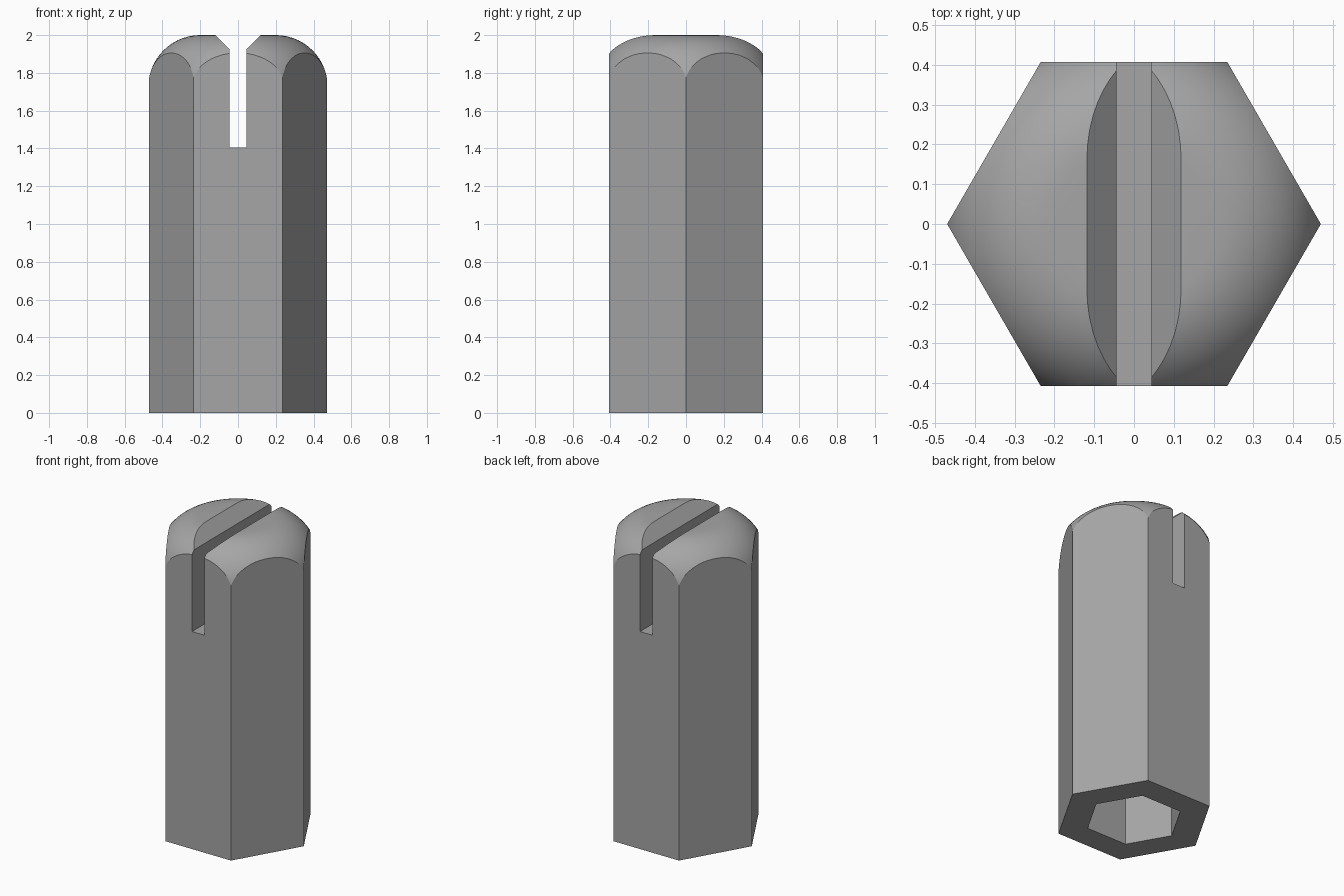
import bpy, bmesh, math
from mathutils import Matrix

if "Cube" in bpy.data.objects:
    bpy.data.objects.remove(bpy.data.objects["Cube"])

grey = bpy.data.materials.new("plain grey")
grey.diffuse_color = (0.38, 0.38, 0.38, 1)
grey.use_nodes = True
grey.node_tree.nodes["Principled BSDF"].inputs["Base Color"].default_value = grey.diffuse_color


def make_object(name, bm):
    bmesh.ops.recalc_face_normals(bm, faces=bm.faces)
    mesh = bpy.data.meshes.new(name)
    bm.to_mesh(mesh)
    bm.free()
    mesh.materials.append(grey)
    ob = bpy.data.objects.new(name, mesh)
    bpy.context.collection.objects.link(ob)
    return ob


def prism(name, points, offset):
    """Closed polygon of 3D points pushed along an offset."""
    bm = bmesh.new()
    face = bm.faces.new([bm.verts.new(p) for p in points])
    new = bmesh.ops.extrude_face_region(bm, geom=[face])["geom"]
    verts = [g for g in new if isinstance(g, bmesh.types.BMVert)]
    bmesh.ops.translate(bm, verts=verts, vec=offset)
    return make_object(name, bm)


def hexagon(radius, z):
    return [(radius * math.cos(math.radians(60 * i)),
             radius * math.sin(math.radians(60 * i)), z) for i in range(6)]


def lathe(name, profile, segments):
    """Revolve an (r, z) profile that starts and ends on the axis."""
    bm = bmesh.new()
    verts = [bm.verts.new((r, 0, z)) for r, z in profile]
    edges = [bm.edges.new(pair) for pair in zip(verts, verts[1:])]
    bmesh.ops.spin(bm, geom=verts + edges, cent=(0, 0, 0), axis=(0, 0, 1),
                   angle=2 * math.pi, steps=segments)
    bmesh.ops.remove_doubles(bm, verts=bm.verts, dist=1e-5)
    return make_object(name, bm)


# Hexagonal body
body = prism("hex_body", hexagon(0.47, 0), (0, 0, 2))

# Rounded end: envelope with a filleted top, wider than the body below
flat, fillet = 0.2, 0.275
arc = [(flat + fillet * math.sin(a), 2 - fillet + fillet * math.cos(a))
       for a in (math.pi / 2 * i / 14 for i in range(15))]
envelope = lathe("rounding_cutter",
                 [(0, 2)] + arc + [(0.6, 1.7), (0.6, -0.2), (0, -0.2)], 96)

# Screwdriver slot with chamfered mouth
slot = prism("slot_cutter",
             [(x, -0.6, z) for x, z in ((-0.044, 1.405), (0.044, 1.405), (0.044, 1.925),
                                        (0.218, 2.1), (-0.218, 2.1), (-0.044, 1.925))],
             (0, 1.2, 0))

# Hexagonal socket in the base
socket = prism("socket_cutter", hexagon(0.288, -0.1), (0, 0, 1.1))

for cutter, operation in ((envelope, 'INTERSECT'), (slot, 'DIFFERENCE'), (socket, 'DIFFERENCE')):
    cutter.hide_render = True
    mod = body.modifiers.new(cutter.name, 'BOOLEAN')
    mod.object = cutter
    mod.operation = operation
    mod.solver = 'EXACT'

# Bake the cuts and drop the helpers
graph = bpy.context.evaluated_depsgraph_get()
result = bpy.data.meshes.new_from_object(body.evaluated_get(graph))
body.modifiers.clear()
body.data = result
result.materials.clear()
result.materials.append(grey)
for poly in result.polygons:
    poly.material_index = 0
for cutter in (envelope, slot, socket):
    bpy.data.objects.remove(cutter)

# Smooth the rounded end, keep the edges crisp
bpy.context.view_layer.objects.active = body
body.select_set(True)
bpy.ops.object.shade_smooth_by_angle(angle=math.radians(20))
